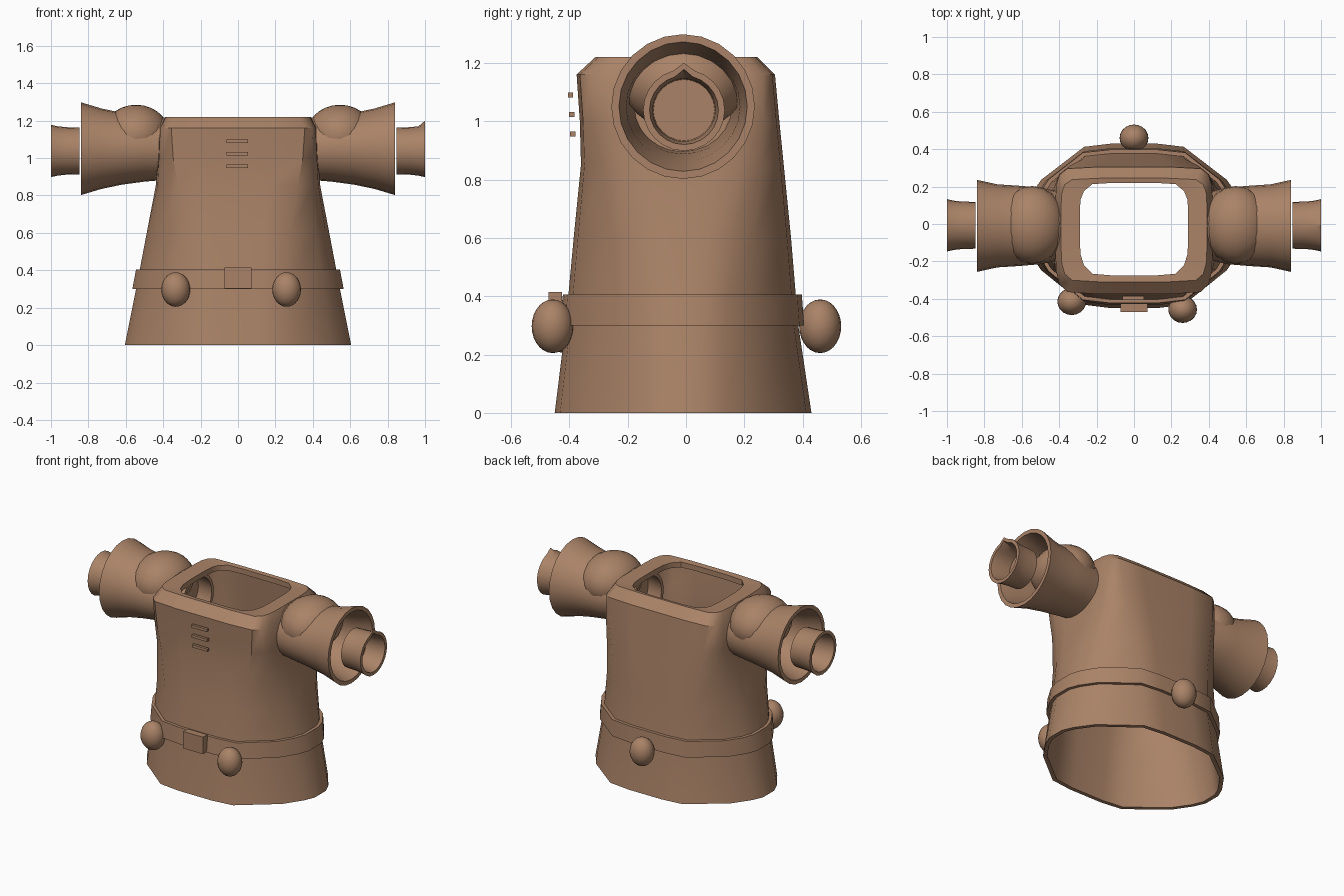
import bpy, bmesh, math
from mathutils import Matrix, Vector

cube = bpy.data.objects.get("Cube")
if cube:
    bpy.data.objects.remove(cube)

cloth = bpy.data.materials.new("brown cloth")
cloth.use_nodes = True
BROWN = (0.40, 0.225, 0.135, 1)
cloth.diffuse_color = BROWN
cloth.node_tree.nodes["Principled BSDF"].inputs["Base Color"].default_value = BROWN


def finish(name, bm, angle=38):
    bmesh.ops.remove_doubles(bm, verts=bm.verts, dist=1e-5)
    bmesh.ops.recalc_face_normals(bm, faces=bm.faces)
    mesh = bpy.data.meshes.new(name)
    bm.to_mesh(mesh)
    bm.free()
    mesh.materials.append(cloth)
    mesh.shade_smooth()
    mesh.set_sharp_from_angle(angle=math.radians(angle))
    ob = bpy.data.objects.new(name, mesh)
    bpy.context.collection.objects.link(ob)
    return ob


def loft(name, rings, closed=True):
    """Skin a sequence of rings; closed joins the last ring to the first."""
    bm = bmesh.new()
    loops = [[bm.verts.new(p) for p in ring] for ring in rings]
    pairs = list(zip(loops, loops[1:]))
    if closed:
        pairs.append((loops[-1], loops[0]))
    for a, b in pairs:
        n = len(a)
        for i in range(n):
            j = (i + 1) % n
            bm.faces.new((a[i], a[j], b[j], b[i]))
    return finish(name, bm)


def box(name, size, centre):
    bm = bmesh.new()
    bmesh.ops.create_cube(bm, size=1, matrix=Matrix.Translation(centre) @ Matrix.Diagonal((*size, 1)))
    return finish(name, bm)


def ball(name, radii, centre):
    bm = bmesh.new()
    bmesh.ops.create_uvsphere(bm, u_segments=20, v_segments=14, radius=1,
                              matrix=Matrix.Translation(centre) @ Matrix.Diagonal((*radii, 1)))
    return finish(name, bm, 60)


# Cross-section: faceted at the hem, rounded rectangle at the neck
HEM = [(1, 0.13), (0.95, 0.29), (0.82, 0.55), (0.44, 0.96), (0.2, 1)]
NECK = [(1, 0.4), (0.99, 0.68), (0.95, 0.86), (0.85, 0.97), (0.45, 1)]


def section(z, half, front, back, blend, grow=0.0):
    quarter = [Vector(a).lerp(Vector(b), blend) for a, b in zip(HEM, NECK)]
    pts = ([(x, y) for x, y in quarter] + [(-x, y) for x, y in reversed(quarter)]
           + [(-x, -y) for x, y in quarter] + [(x, -y) for x, y in reversed(quarter)])
    return [(x * (half + grow), y * ((back if y > 0 else front) + grow), z) for x, y in pts]


# Tunic body: outer wall up, over the collar, inner wall down
LEVELS = [(0, 0.605, 0.45, 0.43, 0), (0.3, 0.545, 0.413, 0.385, 0.08),
          (0.6, 0.488, 0.385, 0.36, 0.3), (0.85, 0.44, 0.36, 0.335, 0.7),
          (1.0, 0.428, 0.364, 0.32, 0.9), (1.16, 0.42, 0.375, 0.305, 1)]
outer = [section(*l) for l in LEVELS]
collar = [section(1.22, 0.39, 0.31, 0.245, 1), section(1.215, 0.29, 0.275, 0.22, 0.8),
          section(1.18, 0.29, 0.275, 0.22, 0.8)]
inner = [section(*l, grow=-0.025) for l in reversed(LEVELS)]
loft("tunic_body", outer + collar + inner)

# Belt band with buckle and round pouches
low, high = (0.30, 0.545, 0.413, 0.385, 0.08), (0.405, 0.525, 0.402, 0.377, 0.15)
loft("belt", [section(*low, grow=-0.005), section(*low, grow=0.02),
              section(*high, grow=0.02), section(*high, grow=-0.005)])
box("belt_buckle", (0.145, 0.045, 0.113), (0, -0.448, 0.358))
for name, x, y in (("right_pouch", -0.333, -0.415), ("left_pouch", 0.26, -0.457),
                   ("back_pouch", 0, 0.46)):
    ball(name, (0.077, 0.072, 0.092), (x, y, 0.297))

# Chest strips standing just off the front
for i in range(3):
    box(f"chest_strip_{i + 1}", (0.115, 0.018, 0.018), (-0.003, -0.388 - 0.004 * i, 0.956 + 0.067 * i))


def turned(name, side, profile, y, z, closed, n=24, peak=0.0):
    """Sweep (x, depth radius, height radius) along the arm; peak lifts the tip of the far rim."""
    rings = []
    for x, ry, rz in profile:
        ring = []
        for k in range(n):
            a = math.tau * k / n
            lift = peak if k == n // 4 and x > 0.99 else 0
            ring.append((side * x, y + ry * math.cos(a), z + rz * math.sin(a) + lift))
        rings.append(ring)
    return loft(name, rings, closed)


# Sleeves, puffed shoulders and wrist cuffs
SLEEVE = [(0.29, 0.17, 0.165), (0.38, 0.178, 0.166), (0.5, 0.205, 0.176), (0.62, 0.215, 0.192),
          (0.73, 0.222, 0.215), (0.84, 0.246, 0.248), (0.84, 0.22, 0.222), (0.72, 0.195, 0.188),
          (0.55, 0.185, 0.162), (0.29, 0.148, 0.145)]
CUFF = [(x, r, r) for x, r in ((0.848, 0), (0.848, 0.125), (0.92, 0.127), (0.965, 0.132), (1.0, 0.14),
                               (1.0, 0.118), (0.94, 0.108), (0.87, 0.105), (0.87, 0))]
for label, side in (("left", 1), ("right", -1)):
    turned(f"{label}_sleeve", side, SLEEVE, -0.01, 1.05, True)
    ball(f"{label}_shoulder", (0.18, 0.208, 0.16), (side * 0.545, -0.005, 1.125))
    turned(f"{label}_cuff", side, CUFF, -0.007, 1.038, False, peak=0.022 if side > 0 else 0)
